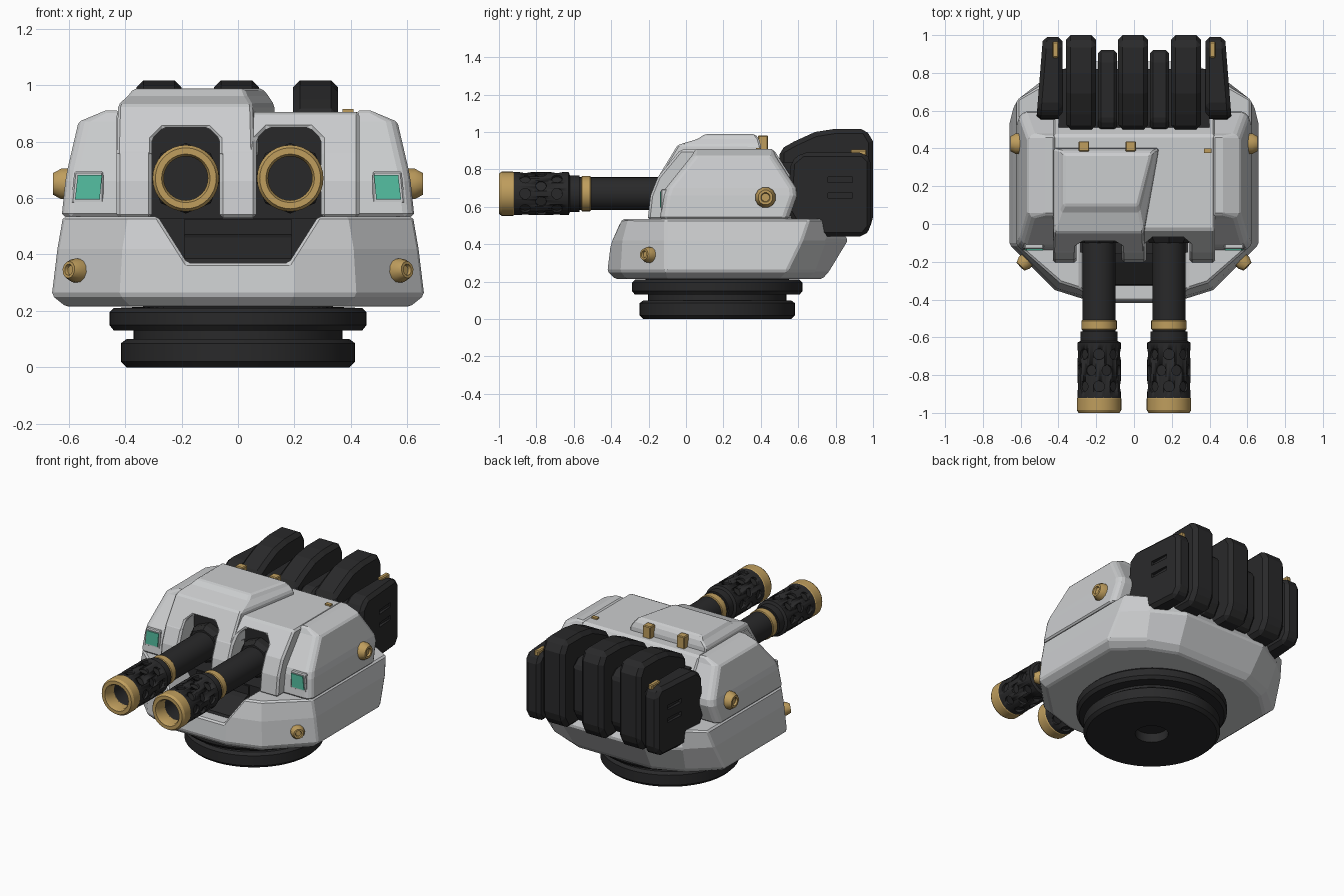
import bpy, bmesh, math
from mathutils import Vector

if "Cube" in bpy.data.objects:
    bpy.data.objects.remove(bpy.data.objects["Cube"])


def material(name, rgb):
    m = bpy.data.materials.new(name)
    m.diffuse_color = (*rgb, 1)
    m.use_nodes = True
    m.node_tree.nodes["Principled BSDF"].inputs["Base Color"].default_value = m.diffuse_color
    return m


GREY = material("light grey armour", (0.60, 0.61, 0.62))
BLACK = material("black metal", (0.022, 0.022, 0.023))
GOLD = material("gold brass", (0.52, 0.34, 0.11))
GREEN = material("green lamp", (0.09, 0.53, 0.36))


def finish(name, bm, mat, mirror=False, bevel=0, smooth=False):
    bmesh.ops.remove_doubles(bm, verts=bm.verts, dist=1e-5)
    bmesh.ops.delete(bm, geom=[e for e in bm.edges if not e.link_faces], context='EDGES')
    bmesh.ops.recalc_face_normals(bm, faces=bm.faces)
    me = bpy.data.meshes.new(name)
    bm.to_mesh(me)
    bm.free()
    if mat:
        me.materials.append(mat)
    if smooth:
        me.shade_smooth()
        me.set_sharp_from_angle(angle=math.radians(30))
    ob = bpy.data.objects.new(name, me)
    bpy.context.collection.objects.link(ob)
    if mirror:
        ob.modifiers.new("mirror", 'MIRROR').use_mirror_merge = False
    if bevel:
        add_bevel(ob, bevel)
    return ob


def add_bevel(ob, width):
    b = ob.modifiers.new("bevel", 'BEVEL')
    b.width, b.segments = width, 1
    b.limit_method, b.angle_limit = 'ANGLE', math.radians(32)


def loft(name, rings, mat, **kw):
    """Skin equal-length rings of 3D points and cap both ends."""
    bm = bmesh.new()
    vs = [[bm.verts.new(p) for p in r] for r in rings]
    n = len(vs[0])
    for a, b in zip(vs, vs[1:]):
        for i in range(n):
            bm.faces.new((a[i], a[(i + 1) % n], b[(i + 1) % n], b[i]))
    bm.faces.new(vs[0])
    bm.faces.new(vs[-1])
    return finish(name, bm, mat, **kw)


def prism(name, axis, pts, a, b, mat, **kw):
    """Extrude a profile: axis x takes (y, z) points, axis y takes (x, z)."""
    put = (lambda t, p: (t, p[0], p[1])) if axis == 'x' else (lambda t, p: (p[0], t, p[1]))
    return loft(name, [[put(t, p) for p in pts] for t in (a, b)], mat, **kw)


def box(name, x, y, z, mat, **kw):
    return prism(name, 'x', [(y[0], z[0]), (y[1], z[0]), (y[1], z[1]), (y[0], z[1])], *x, mat, **kw)


def lathe(name, profile, centre, direction, mat, sides=32, **kw):
    """Revolve a closed (radius, distance) profile around a direction."""
    d = Vector(direction).normalized()
    u = d.orthogonal().normalized()
    v = d.cross(u)
    bm = bmesh.new()
    rings = []
    for i in range(sides):
        a = math.tau * i / sides
        rings.append([bm.verts.new(Vector(centre) + d * t + (u * math.cos(a) + v * math.sin(a)) * r)
                      for r, t in profile])
    n = len(profile)
    for i in range(sides):
        p, q = rings[i], rings[(i + 1) % sides]
        for j in range(n):
            k = (j + 1) % n
            if profile[j][0] + profile[k][0] > 0:
                bm.faces.new((p[j], p[k], q[k], q[j]))
    return finish(name, bm, mat, smooth=True, **kw)


def bake(ob):
    dg = bpy.context.evaluated_depsgraph_get()
    me = bpy.data.meshes.new_from_object(ob.evaluated_get(dg))
    ob.modifiers.clear()
    ob.data = me


def cut(ob, cutters, bevel=0):
    for c in cutters:
        c.hide_render = True
        m = ob.modifiers.new("cut", 'BOOLEAN')
        m.operation, m.solver, m.object = 'DIFFERENCE', 'EXACT', c
    if bevel:
        add_bevel(ob, bevel)
    bake(ob)
    for c in cutters:
        bpy.data.objects.remove(c)


# Round turntable base with a groove and a socket underneath
lathe("turntable_base", [(0, .06), (.1, .06), (.1, 0), (.395, 0), (.415, .02), (.415, .085), (.395, .10),
      (.37, .10), (.37, .13), (.44, .13), (.456, .15), (.456, .195), (.44, .21), (0, .23)],
      (0, .167, 0), (0, 0, 1), BLACK, 64)

# Lower hull, lofted upward, with a notch under the guns
levels = {
    .215: [(.18, -.38), (.38, -.32), (.61, -.10), (.61, .50), (.45, .65), (.26, .73)],
    .255: [(.20, -.42), (.42, -.35), (.66, -.11), (.66, .54), (.48, .69), (.28, .765)],
    .42: [(.20, -.40), (.41, -.34), (.64, -.11), (.64, .62), (.50, .75), (.30, .865)],
    .535: [(.20, -.37), (.39, -.31), (.62, -.11), (.62, .66), (.48, .74), (.30, .80)]}
hull = loft("lower_hull", [[(x, y, z) for x, y in h] + [(-x, y, z) for x, y in reversed(h)]
                           for z, h in levels.items()], GREY)
notch = prism("notch_cutter", 'y', [(-.18, .37), (.18, .37), (.30, .56), (-.30, .56)], -.6, 0, None)
cut(hull, [notch], .01)

# Dark stepped deck in the notch
prism("gun_deck", 'x', [(-.33, .36), (-.32, .385), (-.20, .46), (-.16, .47), (-.16, .525), (.02, .525), (.02, .36)],
      -.19, .19, BLACK)
prism("deck_lip", 'y', [(-.19, .38), (.19, .38), (.285, .53), (-.285, .53)], -.15, .02, BLACK)

# Cabin with two gun openings; the left side has a raised roof
cabin = prism("cabin", 'x', [(-.205, .53), (-.19, .66), (-.15, .76), (-.03, .905), (.47, .905), (.60, .70), (.60, .53)],
              -.43, .43, GREY)
roof = loft("raised_roof", [[(a, -.155, .75), (b, -.155, .75), (b2, .41, .75), (a, .41, .75)] if z < .8 else
                            [(a, y0, z), (b, y0, z), (b2, y1, z), (a, y1, z)]
                            for z, a, b, b2, y0, y1 in [(.75, -.43, .055, .14, 0, 0),
                                                        (.93, -.425, .05, .13, -.045, .40),
                                                        (.962, -.39, .03, .11, .06, .39),
                                                        (.988, -.37, .02, .09, .10, .37)]], GREY)


def openings(s):
    lo, hi = (-.305, -.065) if s < 0 else (.065, .295)
    return prism("opening_cutter", 'y', [(lo, .5), (hi, .5), (hi, .81), (hi - .04, .85), (lo + .04, .85), (lo, .81)],
                 -.5, 0, None)


cut(roof, [openings(-1)], .009)
cut(cabin, [openings(-1), openings(1)], .012)
box("gun_bay_back", (-.32, .32), (-.025, .08), (.5, .86), BLACK)

# Side pods with lamps
pod = []
for z, xi, xo, y0, y1, c in [(.535, .385, .625, -.14, .55, .03), (.66, .39, .612, -.122, .595, .03),
                             (.70, .39, .605, -.108, .59, .03), (.872, .41, .565, .03, .48, .03),
                             (.91, .42, .47, .05, .465, .01)]:
    pod.append([(xi, y0, z), (xo - c, y0, z), (xo, y0 + c, z), (xo, y1 - c, z), (xo - c, y1, z), (xi, y1, z)])
loft("side_pod", pod, GREY, mirror=True, bevel=.01)
prism("lamp_frame", 'y', [(.475, .58), (.592, .58), (.58, .695), (.478, .695)], -.133, -.08, GREY, mirror=True, bevel=.006)
prism("lamp", 'y', [(.49, .595), (.578, .595), (.568, .682), (.482, .682)], -.139, -.09, GREEN, mirror=True)

# Twin guns
for side, x in (("left", -.185), ("right", .185)):
    at, fwd = (x, 0, .67), (0, -1, 0)
    lathe(side + "_gun_collar", [(0, -.02), (.125, -.02), (.125, .07), (.105, .1), (0, .1)], at, fwd, BLACK, 8)
    lathe(side + "_barrel", [(0, -.02), (.088, -.02), (.088, .60), (0, .60)], at, fwd, BLACK)
    lathe(side + "_barrel_band", [(.08, .508), (.09, .508), (.094, .513), (.094, .555), (.09, .56), (.08, .56)],
          at, fwd, GOLD)
    brake = lathe(side + "_muzzle_brake", [(.078, .57), (.098, .57), (.098, .62), (.115, .628), (.115, .92), (.078, .92)],
                  at, fwd, BLACK, 48)
    holes = []
    for row, t in enumerate((.69, .775, .86)):
        for k in range(8):
            a = math.tau * (k + row % 2 / 2) / 8
            d = (math.cos(a), 0, math.sin(a))
            holes.append(lathe("hole_cutter", [(0, .098), (.029, .098), (.029, .15), (0, .15)],
                               (x, -t, .67), d, None, 12))
    cut(brake, holes)
    lathe(side + "_bore_floor", [(0, .60), (.082, .60), (.082, .78), (0, .78)], at, fwd, BLACK)
    lathe(side + "_muzzle_ring", [(.078, .915), (.112, .915), (.118, .925), (.118, .985), (.108, 1.0), (.086, 1.0),
                                  (.078, .985)], at, fwd, GOLD)

# Rear cooling fins
big = [(.50, .60), (.50, .905), (.58, .95), (.69, 1.0), (.80, 1.017), (.96, 1.017), (1.0, .95), (1.0, .52),
       (.95, .44), (.68, .44)]
small = [(.50, .60), (.50, .86), (.55, .895), (.87, .895), (.92, .85), (.92, .55), (.87, .47), (.68, .47)]
for i, x in enumerate((-.28, -.005, .275)):
    prism(f"large_fin_{i + 1}", 'x', big, x - .08, x + .08, BLACK, bevel=.025)
for i, x in enumerate((-.14, .135)):
    prism(f"small_fin_{i + 1}", 'x', small, x - .05, x + .05, BLACK, bevel=.015)
box("fin_core", (-.40, .40), (.50, .82), (.50, .84), BLACK)
outer = [(.54, .58), (.56, .84), (.62, .89), (.95, .89), (.99, .85), (.99, .49), (.95, .44), (.62, .44)]
for side, s in (("left", -1), ("right", 1)):
    fin = loft(side + "_outer_fin", [[(s * .378, y, z) for y, z in outer],
                                     [(s * (.518 - .08 * (y - .54)), y, z) for y, z in outer]], BLACK)
    add_bevel(fin, .022)
    bake(fin)
    cut(fin, [box("slot_cutter", (s * .478, s * .56), (.76, .89), (z - .014, z + .014), None) for z in (.745, .66)])
box("fin_latch", (.40, .432), (.88, .965), (.84, .905), GOLD, mirror=True, bevel=.006)

# Brass bolts and roof blocks
stud = [(0, -.05), (.056, -.05), (.056, .022), (.04, .05), (.026, .05), (.022, .038), (0, .038)]
lathe("side_stud", stud, (.605, .425, .65), (1, 0, 0), GOLD, 12, mirror=True)
lathe("hull_bolt", [(r * .76, t) for r, t in stud], (.565, -.19, .342), (.71, -.70, .08), GOLD, 12, mirror=True)
for i, x in enumerate((-.265, -.018)):
    box(f"roof_block_{i + 1}", (x - .028, x + .028), (.385, .438), (.88, .982), GOLD, bevel=.005)
box("roof_pin", (.37, .41), (.375, .40), (.89, .915), GOLD)
